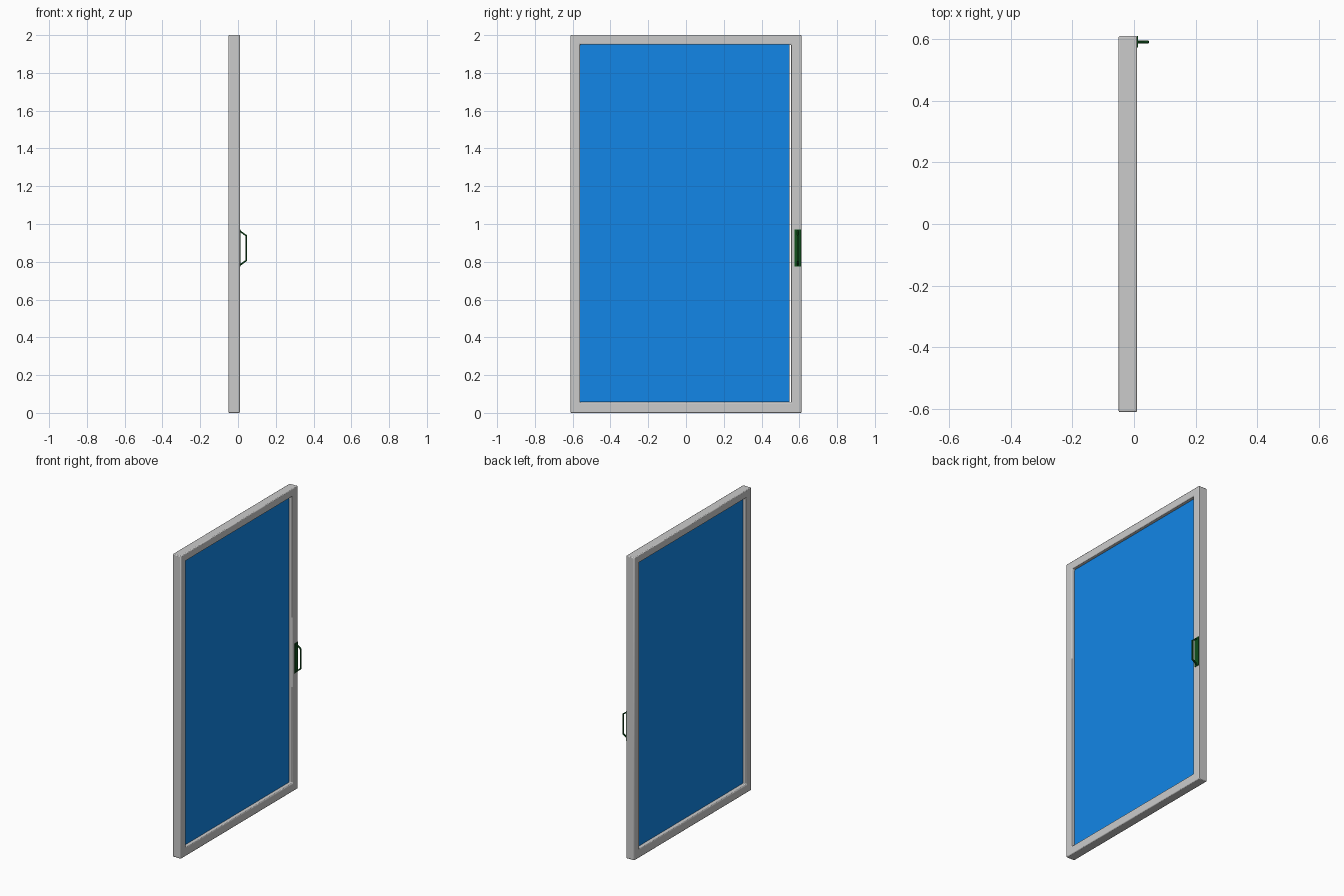
import bpy, bmesh
from mathutils import Vector

if "Cube" in bpy.data.objects:
    bpy.data.objects.remove(bpy.data.objects["Cube"])


def material(name, rgb):
    m = bpy.data.materials.new(name)
    m.diffuse_color = (*rgb, 1)
    m.use_nodes = True
    m.node_tree.nodes["Principled BSDF"].inputs["Base Color"].default_value = m.diffuse_color
    return m


def finish(bm, name, mat=None, bevel=0, segments=2):
    bmesh.ops.recalc_face_normals(bm, faces=bm.faces[:])
    me = bpy.data.meshes.new(name)
    bm.to_mesh(me)
    bm.free()
    ob = bpy.data.objects.new(name, me)
    bpy.context.collection.objects.link(ob)
    if mat:
        me.materials.append(mat)
    if bevel:
        mod = ob.modifiers.new("soft_edges", 'BEVEL')
        mod.width, mod.segments = bevel, segments
        mod.limit_method, mod.angle_limit = 'ANGLE', 0.5
    bpy.context.view_layer.objects.active = ob
    ob.select_set(True)
    bpy.ops.object.shade_smooth_by_angle()
    ob.select_set(False)
    return ob


def box(name, lo, hi, mat, bevel=0):
    bm = bmesh.new()
    bmesh.ops.create_cube(bm, size=1)
    for v in bm.verts:
        v.co = Vector([lo[i] + (v.co[i] + 0.5) * (hi[i] - lo[i]) for i in range(3)])
    return finish(bm, name, mat, bevel)


blue = material("blue_panel", (0.006, 0.24, 0.8))
green = material("dark_green", (0.005, 0.08, 0.012))

# Frame: rectangular section swept round four mitred corners
back, front = -0.05, 0.01
outer = (-0.611, 0.611, 0.0, 2.0)
inner = (-0.561, 0.557, 0.055, 1.95)
bm = bmesh.new()
loops = []
for x, (y0, y1, z0, z1) in ((back, outer), (front, outer), (front, inner), (back, inner)):
    loops.append([bm.verts.new((x, y, z)) for y, z in ((y0, z0), (y1, z0), (y1, z1), (y0, z1))])
for i in range(4):
    a, b = loops[i], loops[(i + 1) % 4]
    for k in range(4):
        n = (k + 1) % 4
        bm.faces.new((a[k], a[n], b[n], b[k]))
finish(bm, "frame", None, 0.005)

# Thin panel, leaving a narrow slot on the handle side
box("panel", (-0.025, -0.565, 0.058), (-0.013, 0.549, 1.954), blue)

# Handle plate
box("handle_plate", (0.009, 0.574, 0.775), (0.013, 0.610, 0.970), green)

# Handle grip: flat bar bent into a trapezoid
outer_path = ((0.010, 0.968), (0.048, 0.940), (0.048, 0.805), (0.010, 0.777))
inner_path = ((0.010, 0.958), (0.041, 0.935), (0.041, 0.810), (0.010, 0.787))
bm = bmesh.new()
rings = []
for (xo, zo), (xi, zi) in zip(outer_path, inner_path):
    rings.append([bm.verts.new(p) for p in
                  ((xo, 0.587, zo), (xo, 0.596, zo), (xi, 0.596, zi), (xi, 0.587, zi))])
for a, b in zip(rings, rings[1:]):
    for k in range(4):
        n = (k + 1) % 4
        bm.faces.new((a[k], a[n], b[n], b[k]))
bm.faces.new(rings[0])
bm.faces.new(rings[-1])
finish(bm, "handle_grip", green, 0.0015)
